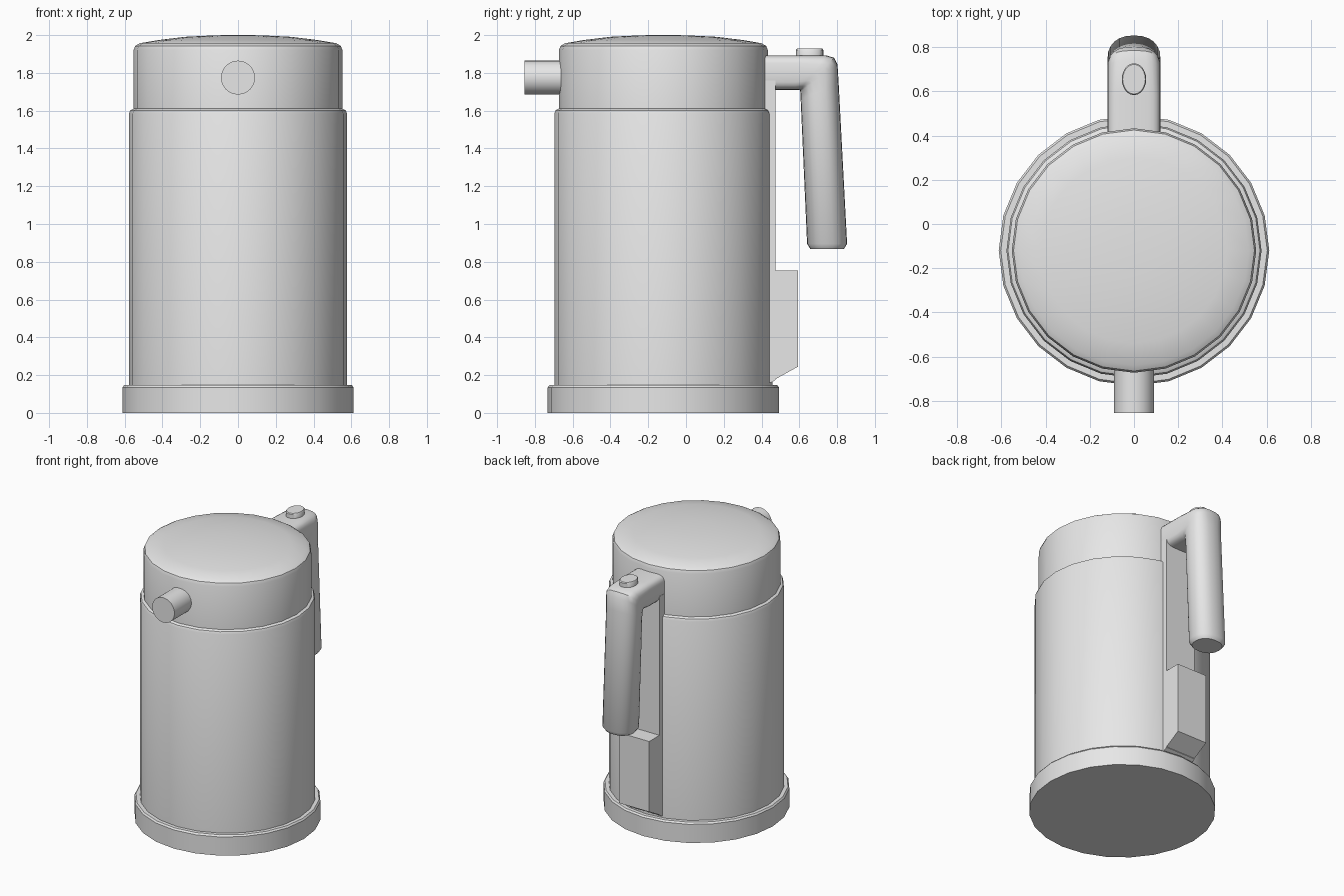
import bpy, bmesh, math
from mathutils import Matrix, Vector

cube = bpy.data.objects.get("Cube")
if cube:
    bpy.data.objects.remove(cube, do_unlink=True)

grey = bpy.data.materials.new("plain_grey")
grey.use_nodes = True
grey.diffuse_color = (0.8, 0.8, 0.8, 1)
grey.node_tree.nodes["Principled BSDF"].inputs["Base Color"].default_value = grey.diffuse_color

BODY_Y = -0.12   # the jug axis sits forward of the centre
HALF_W = 0.12    # half width of handle parts


def finish(name, bm, smooth_angle=35):
    bmesh.ops.remove_doubles(bm, verts=bm.verts, dist=1e-5)
    bmesh.ops.recalc_face_normals(bm, faces=bm.faces)
    mesh = bpy.data.meshes.new(name)
    bm.to_mesh(mesh)
    bm.free()
    mesh.materials.append(grey)
    obj = bpy.data.objects.new(name, mesh)
    bpy.context.collection.objects.link(obj)
    bpy.ops.object.select_all(action="DESELECT")
    obj.select_set(True)
    bpy.context.view_layer.objects.active = obj
    if smooth_angle:
        bpy.ops.object.shade_smooth_by_angle(angle=math.radians(smooth_angle))
    return obj


def loft(name, rings, smooth_angle=35):
    """Skin a list of equal-length rings and cap both ends."""
    bm = bmesh.new()
    rows = [[bm.verts.new(p) for p in ring] for ring in rings]
    n = len(rows[0])
    for a, b in zip(rows, rows[1:]):
        for i in range(n):
            j = (i + 1) % n
            bm.faces.new((a[i], a[j], b[j], b[i]))
    bm.faces.new(rows[0])
    bm.faces.new(rows[-1])
    return finish(name, bm, smooth_angle)


def lathe(name, profile, matrix, segments=24, smooth_angle=35):
    """Turn (radius, height) pairs around the local z axis."""
    turns = [2 * math.pi * i / segments for i in range(segments)]
    rings = [[matrix @ Vector((r * math.cos(t), r * math.sin(t), z)) for t in turns]
             for r, z in profile]
    return loft(name, rings, smooth_angle)


def extrude_side(name, outline):
    """Extrude a (y, z) outline across the handle width."""
    return loft(name, [[(x, y, z) for y, z in outline] for x in (-HALF_W, HALF_W)], 0)


# Turned jug parts
axis = Matrix.Translation((0, BODY_Y, 0))
lathe("base_ring", [(0.612, 0), (0.612, 0.135), (0.603, 0.147), (0.55, 0.147)], axis)
lathe("body", [(0.577, 0.1), (0.577, 1.585), (0.57, 1.602), (0.55, 1.612)], axis)
lathe("neck_and_lid", [(0.553, 1.55), (0.553, 1.92), (0.545, 1.942), (0.52, 1.957),
                       (0.42, 1.974), (0.28, 1.991), (0.12, 1.999), (0.02, 2.0)], axis)

# Spout pointing forward
forward = Matrix.Translation((0, -0.855, 1.775)) @ Matrix.Rotation(-math.pi / 2, 4, "X")
lathe("spout", [(0.09, 0), (0.09, 0.4)], forward)

# Back strip and the block at its foot
extrude_side("back_strip", [(0.36, 0.16), (0.45, 0.16), (0.475, 0.175), (0.475, 1.76), (0.36, 1.76)])
extrude_side("lower_block", [(0.4, 0.165), (0.455, 0.168), (0.593, 0.245), (0.593, 0.755), (0.4, 0.755)])


# Handle: rounded sections between an outer and an inner point in the side plane
def section(outer, inner, power, width=HALF_W, n=24):
    outer, inner = Vector(outer), Vector(inner)
    mid, half = (outer + inner) / 2, (outer - inner) / 2
    ring = []
    for i in range(n):
        t = 2 * math.pi * i / n
        c, s = (math.copysign(abs(v) ** (2 / power), v) for v in (math.cos(t), math.sin(t)))
        p = mid + half * s
        ring.append((width * c, p.x, p.y))
    return ring


loft("handle", [
    section((0.36, 1.893), (0.36, 1.71), 4.5),
    section((0.58, 1.893), (0.58, 1.71), 4.5),
    section((0.74, 1.893), (0.602, 1.709), 3.5),
    section((0.785, 1.88), (0.604, 1.706), 3),
    section((0.802, 1.845), (0.605, 1.70), 2.6),
    section((0.808, 1.75), (0.607, 1.66), 2.3),
    section((0.853, 0.895), (0.641, 0.895), 2.3),
    section((0.836, 0.868), (0.658, 0.868), 2.3, 0.1),
], 40)

# Oval thumb button on top of the handle
oval = Matrix.Translation((0, 0.655, 1.87)) @ Matrix.Diagonal((0.055, 0.072, 1, 1))
lathe("thumb_button", [(1, 0), (1, 0.052), (0.93, 0.058)], oval)
